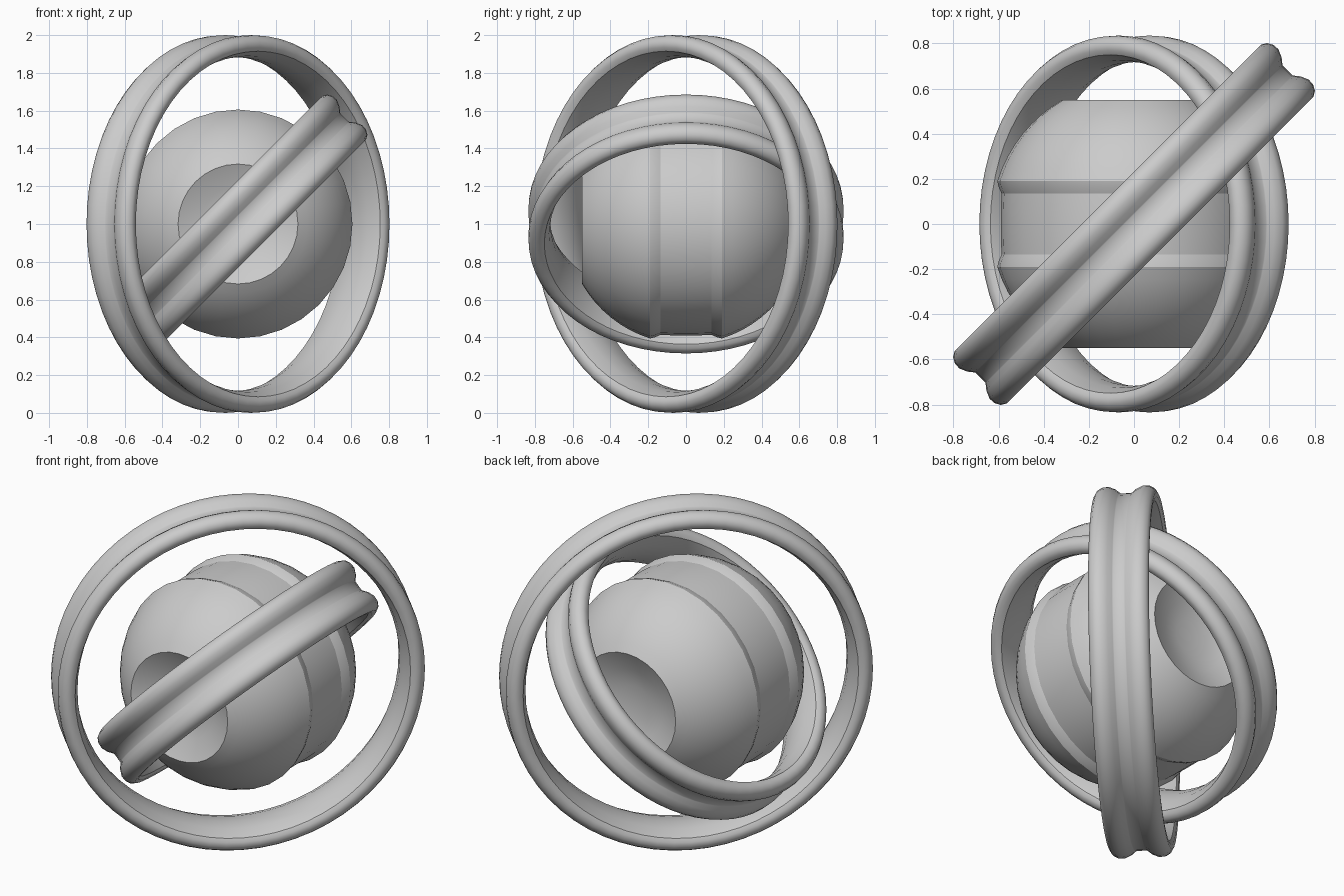
import bpy, bmesh, math
from mathutils import Vector

if "Cube" in bpy.data.objects:
    bpy.data.objects.remove(bpy.data.objects["Cube"])

CENTRE = Vector((0, 0, 1))


def lathe(name, profile, axis, segments, closed, angle=35):
    """Revolve (along-axis, radius) points around an axis through the centre."""
    rot = Vector(axis).to_track_quat('Z', 'Y')
    bm = bmesh.new()
    rows = []
    for a, r in profile:
        if r < 1e-5:
            rows.append([bm.verts.new(CENTRE + rot @ Vector((0, 0, a)))] * segments)
            continue
        rows.append([bm.verts.new(CENTRE + rot @ Vector((
            r * math.cos(2 * math.pi * i / segments),
            r * math.sin(2 * math.pi * i / segments), a))) for i in range(segments)])
    pairs = list(zip(rows, rows[1:])) + ([(rows[-1], rows[0])] if closed else [])
    for lo, hi in pairs:
        for i in range(segments):
            j = (i + 1) % segments
            bm.faces.new(list(dict.fromkeys((lo[i], lo[j], hi[j], hi[i]))))
    bmesh.ops.recalc_face_normals(bm, faces=bm.faces)
    mesh = bpy.data.meshes.new(name)
    bm.to_mesh(mesh)
    bm.free()
    obj = bpy.data.objects.new(name, mesh)
    bpy.context.collection.objects.link(obj)
    bpy.ops.object.select_all(action='DESELECT')
    obj.select_set(True)
    bpy.context.view_layer.objects.active = obj
    bpy.ops.object.shade_smooth_by_angle(angle=math.radians(angle))
    return obj


def mirrored(half):
    """Mirror a half profile listed from the outer end towards the middle."""
    return half + [(-a, r) for a, r in reversed(half) if a > 1e-6]


# Core: dished ends, spherical shells, stepped waistband
R = 0.635
end = math.asin(0.55 / R)
waist = math.asin(0.19 / R)
shell = [(R * math.sin(t), R * math.cos(t))
         for t in (end + (waist - end) * i / 8 for i in range(9))]
core_half = [(0.47, 0), (0.475, 0.1), (0.495, 0.2)] + shell + [
    (0.165, 0.6), (0.135, 0.587), (0.06, 0.59)]
lathe("core_sphere", mirrored(core_half), (0, 1, 0), 32, False, 20)

# Rings: two rounded beads with a shallow groove between, offset from outer radius
outer = [(0.15, -0.085), (0.162, -0.065), (0.164, -0.04), (0.15, -0.016),
         (0.125, -0.002), (0.095, 0.0), (0.06, -0.015), (0.035, -0.035), (0.03, -0.038)]
inner = [(-0.08, -0.11), (0, -0.118), (0.08, -0.11)]


def ring(name, radius, axis):
    section = [(a, radius + d) for a, d in mirrored(outer) + inner]
    lathe(name, section, axis, 64, True)


ring("outer_ring", 1.0, (1, -1, 0))
ring("inner_ring", 0.835, (1, 0, -1))
